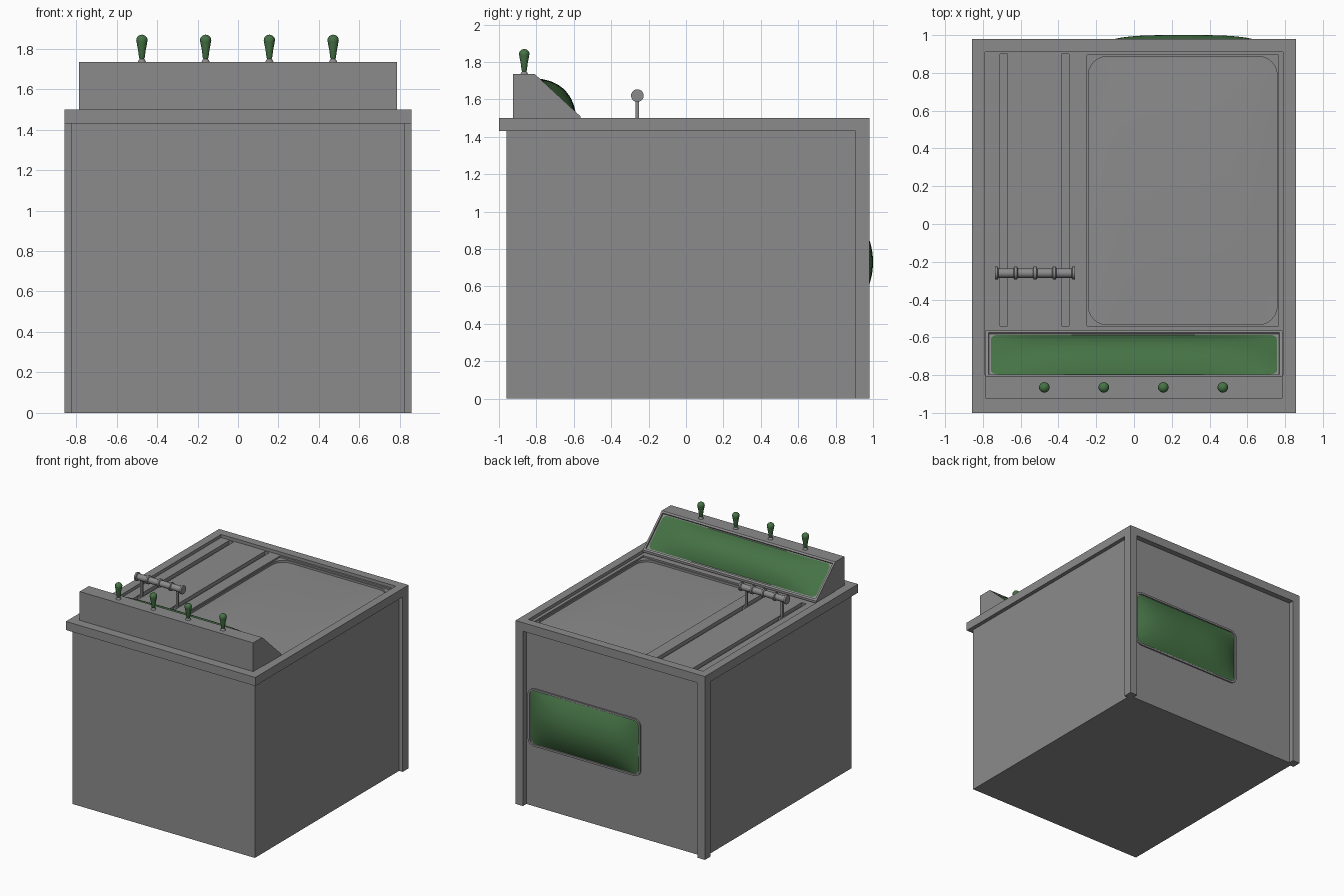
import bpy, bmesh, math
from mathutils import Matrix, Vector

cube = bpy.data.objects.get("Cube")
if cube:
    bpy.data.objects.remove(cube, do_unlink=True)


def material(name, color):
    m = bpy.data.materials.new(name)
    m.use_nodes = True
    m.diffuse_color = color
    m.node_tree.nodes["Principled BSDF"].inputs["Base Color"].default_value = color
    return m


GREY = material("grey metal", (0.26, 0.26, 0.26, 1))
GREEN = material("green glass", (0.06, 0.17, 0.06, 1))


def finish(name, bm, mat, smooth=False):
    bmesh.ops.recalc_face_normals(bm, faces=bm.faces)
    mesh = bpy.data.meshes.new(name)
    bm.to_mesh(mesh)
    bm.free()
    mesh.materials.append(mat)
    ob = bpy.data.objects.new(name, mesh)
    bpy.context.collection.objects.link(ob)
    if smooth:
        bpy.ops.object.select_all(action="DESELECT")
        ob.select_set(True)
        bpy.context.view_layer.objects.active = ob
        bpy.ops.object.shade_smooth_by_angle(angle=math.radians(40))
    return ob


def box(name, x, y, z, mat=GREY):
    bm = bmesh.new()
    bmesh.ops.create_cube(bm, size=1)
    for v in bm.verts:
        v.co = [a + (b - a) * (c + 0.5) for (a, b), c in zip((x, y, z), v.co)]
    return finish(name, bm, mat)


def rounded_rect(w, h, r, steps=6):
    pts = []
    for i, (sx, sy) in enumerate(((1, 1), (-1, 1), (-1, -1), (1, -1))):
        for k in range(steps + 1):
            a = math.pi / 2 * (i + k / steps)
            pts.append((sx * (w / 2 - r) + r * math.cos(a), sy * (h / 2 - r) + r * math.sin(a)))
    return pts


def bridge(bm, a, b):
    for i in range(len(a)):
        j = (i + 1) % len(a)
        bm.faces.new((a[i], a[j], b[j], b[i]))


def prism(name, outline, z0, z1, matrix):
    bm = bmesh.new()
    lo, hi = ([bm.verts.new((x, y, z)) for x, y in outline] for z in (z0, z1))
    bm.faces.new(lo)
    bm.faces.new(hi)
    bridge(bm, lo, hi)
    bm.transform(matrix)
    return finish(name, bm, GREY)


def dome(name, w, h, r, height, matrix, mat, rings=12):
    """Rounded rectangle bulging along local z."""
    bm = bmesh.new()
    outline = rounded_rect(w, h, r)
    # extra points along the straight sides keep the bulge smooth
    dense = []
    for p, q in zip(outline, outline[1:] + outline[:1]):
        p, q = Vector(p), Vector(q)
        n = max(1, round((q - p).length / 0.05))
        dense += [p.lerp(q, k / n) for k in range(n)]
    last = None
    for k in range(rings, 0, -1):
        s = k / rings
        ring = []
        for p in dense:
            u, v = 2 * s * p.x / w, 2 * s * p.y / h
            z = 0 if k == rings else height * (1 - u ** 4) * (1 - v * v)
            ring.append(bm.verts.new((s * p.x, s * p.y, z)))
        if last:
            bridge(bm, last, ring)
        last = ring
    top = bm.verts.new((0, 0, height))
    for i in range(len(last)):
        bm.faces.new((last[i], last[(i + 1) % len(last)], top))
    bm.transform(matrix)
    return finish(name, bm, mat, True)


def frame(name, w, h, r, width, height, matrix):
    bm = bmesh.new()
    loops = []
    for inset, z in ((0, 0), (0, height), (width, height), (width, 0)):
        o = rounded_rect(w - 2 * inset, h - 2 * inset, r - inset)
        loops.append([bm.verts.new((x, y, z)) for x, y in o])
    for a, b in zip(loops, loops[1:] + loops[:1]):
        bridge(bm, a, b)
    bm.transform(matrix)
    return finish(name, bm, GREY)


def lathe(name, profile, matrix, mat, sides=20):
    bm = bmesh.new()
    last = None
    for r, z in profile:
        ring = [bm.verts.new((r * math.cos(t), r * math.sin(t), z))
                for t in (2 * math.pi * i / sides for i in range(sides))]
        if last:
            bridge(bm, last, ring)
        else:
            bm.faces.new(ring)
        last = ring
    bm.faces.new(last)
    bm.transform(matrix)
    return finish(name, bm, mat, True)


def cut(ob, cutters):
    for c in cutters:
        c.hide_render = True
        m = ob.modifiers.new("cut", "BOOLEAN")
        m.operation, m.solver, m.object = "DIFFERENCE", "EXACT", c
        bpy.context.view_layer.objects.active = ob
        bpy.ops.object.modifier_apply(modifier=m.name)
        bpy.data.objects.remove(c, do_unlink=True)


# Cabinet and rear corner posts
box("cabinet", (-0.825, 0.825), (-0.96, 0.935), (0, 1.43))
for side, sx in (("left", 1), ("right", -1)):
    box(side + "_rear_post", sorted((sx * 0.79, sx * 0.857)), (0.905, 0.98), (0, 1.43))

# Top slab with sunken deck, lever slots and display tray
TRAY_X, TRAY_Y = 0.258, 0.177
top = box("top_slab", (-0.857, 0.857), (-1, 0.98), (1.43, 1.5))
tray = Matrix.Translation((TRAY_X, TRAY_Y, 0))
cut(top, [
    box("deck_cutter", (-0.79, 0.79), (-0.8, 0.91), (1.475, 1.6)),
    box("slot_cutter", (-0.71, -0.67), (-0.54, 0.9), (1.445, 1.6)),
    box("slot_cutter", (-0.385, -0.345), (-0.54, 0.9), (1.445, 1.6)),
    box("tray_cutter", (-0.248, 0.764), (-0.54, 0.895), (1.462, 1.6)),
    prism("screen_cutter", rounded_rect(1.0, 1.42, 0.1), 1.445, 1.6, tray),
])
dome("top_screen", 0.98, 1.4, 0.09, 0.014, Matrix.Translation((TRAY_X, TRAY_Y, 1.446)), GREY)

# Control console with a sunken sloping face
bm = bmesh.new()
profile = ((-0.925, 1.49), (-0.925, 1.735), (-0.808, 1.735), (-0.563, 1.508), (-0.563, 1.49))
ends = [[bm.verts.new((x, y, z)) for y, z in profile] for x in (-0.785, 0.785)]
for e in ends:
    bm.faces.new(e)
bridge(bm, *ends)
bmesh.ops.recalc_face_normals(bm, faces=bm.faces)
slope = next(f for f in bm.faces if f.normal.y > 0.2 and f.normal.z > 0.2)
normal, center = slope.normal.copy(), slope.calc_center_median()
bmesh.ops.inset_region(bm, faces=[slope], thickness=0.022, depth=0)
bmesh.ops.inset_region(bm, faces=[slope], thickness=0.002, depth=-0.012)
finish("console", bm, GREY)
up = normal.cross(Vector((1, 0, 0)))
tilt = Matrix((Vector((1, 0, 0)), up, normal)).transposed().to_4x4()
dome("console_screen", 1.515, 0.284, 0.035, 0.055,
     Matrix.Translation(center - normal * 0.009) @ tilt, GREEN)

# Rear window with its surround
rear = Matrix.Translation((0.262, 0.934, 0.73)) @ Matrix.Rotation(-math.pi / 2, 4, "X")
dome("rear_window", 0.99, 0.44, 0.05, 0.066, rear, GREEN)
frame("rear_window_surround", 1.02, 0.47, 0.06, 0.016, 0.012, rear)

# Row of console knobs on small grey collars
knob = [(0.011, 0.015), (0.014, 0.022), (0.019, 0.06), (0.024, 0.085)]
knob += [(0.028 * math.cos(a), 0.108 + 0.027 * math.sin(a))
         for a in (math.radians(d) for d in range(-20, 90, 18))]
for i in range(4):
    at = Matrix.Translation((-0.475 + i * 0.315, -0.865, 1.734))
    lathe("knob_%d" % (i + 1), knob, at, GREEN)
    lathe("knob_collar_%d" % (i + 1), [(0.02, 0), (0.018, 0.006), (0.01, 0.018)], at, GREY)

# Slider lever: two stems and a ringed grip
for side, x in (("left", -0.365), ("right", -0.69)):
    box(side + "_lever_stem", (x - 0.009, x + 0.009), (-0.27, -0.252), (1.445, 1.61))
    box(side + "_lever_foot", (x - 0.018, x + 0.018), (-0.285, -0.237), (1.445, 1.47))
grip = []
for i in range(5):
    c = i * 0.1025
    grip += [(0.025, c - 0.012), (0.034, c - 0.007), (0.034, c + 0.007), (0.025, c + 0.012)]
grip = grip[1:-1]
lathe("lever_grip", grip, Matrix.Translation((-0.729, -0.26, 1.62))
      @ Matrix.Rotation(math.pi / 2, 4, "Y"), GREY)
